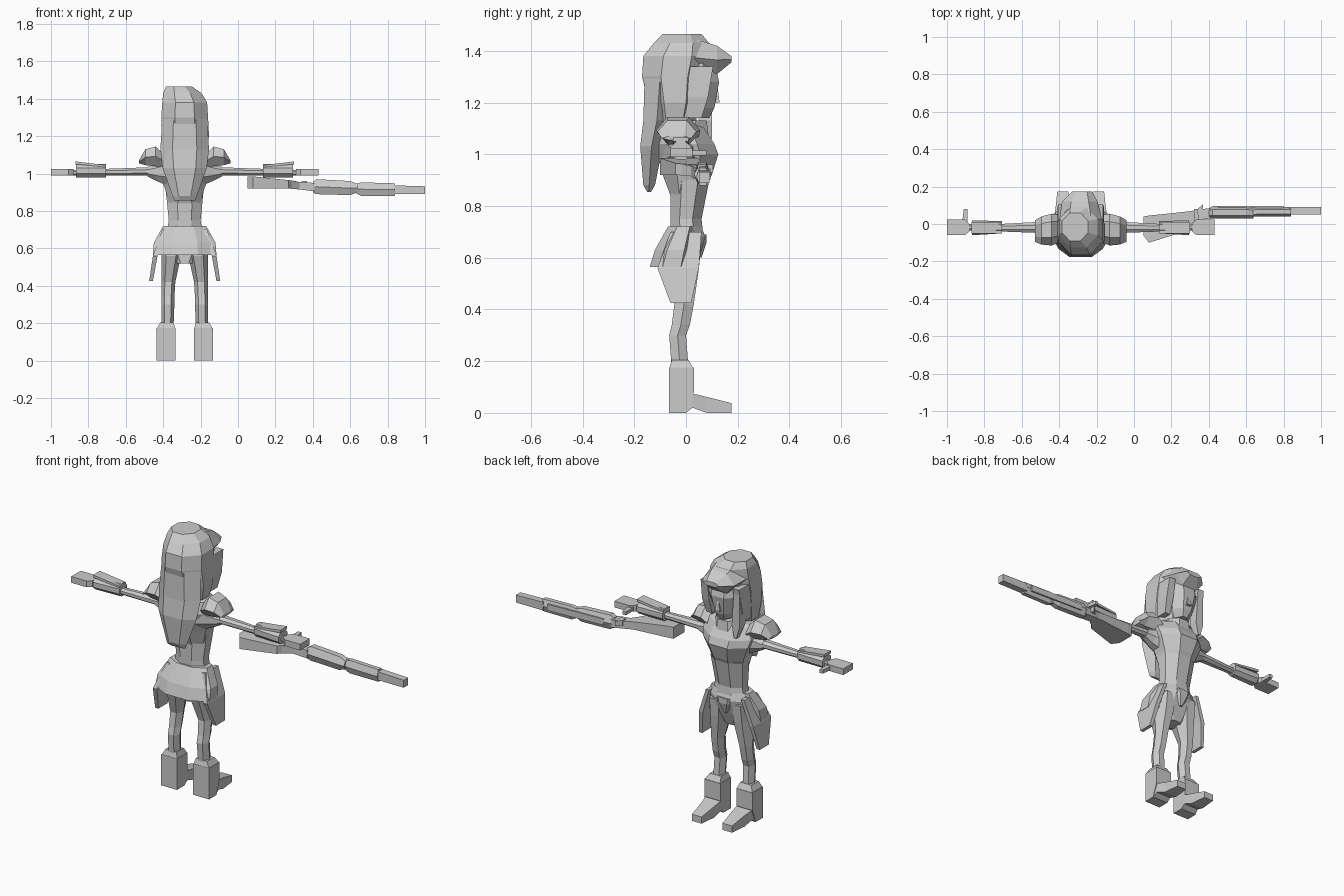
import bpy, bmesh
from math import cos, sin, pi

if "Cube" in bpy.data.objects:
    bpy.data.objects.remove(bpy.data.objects["Cube"])

shade = 0.6
grey = bpy.data.materials.new("plain grey")
grey.use_nodes = True
grey.diffuse_color = (shade, shade, shade, 1)
grey.node_tree.nodes["Principled BSDF"].inputs["Base Color"].default_value = grey.diffuse_color

BODY_X = -0.285
SINGLE = {"": 1}
PAIR = {"left_": 1, "right_": -1}


def polygon(sides):
    """Regular outline stretched to fill a square from -1 to 1."""
    shift = pi / sides if sides % 4 == 0 else 0
    angles = [shift + 2 * pi * i / sides for i in range(sides)]
    wide = max(cos(a) for a in angles)
    tall = max(sin(a) for a in angles)
    return [(cos(a) / wide, sin(a) / tall) for a in angles]


def loft(name, sides, steps, bounds, place, copies, centre):
    """Skin rings placed at each step; every bound is one value or one per step."""
    count = len(steps)
    bounds = [b if isinstance(b, tuple) else (b,) * count for b in bounds]
    for prefix, mirror in copies.items():
        bm = bmesh.new()
        rings = []
        for step, left, right, low, high in zip(steps, *bounds):
            ring = []
            for a, b in polygon(sides):
                u = (left + right + a * (right - left)) / 2
                v = (low + high + b * (high - low)) / 2
                x, y, z = place(step, u, v)
                ring.append(bm.verts.new((x * mirror, y, z)))
            rings.append(ring)
        for lower, upper in zip(rings, rings[1:]):
            for i in range(sides):
                bm.faces.new((lower[i - 1], lower[i], upper[i], upper[i - 1]))
        bm.faces.new(rings[0])
        bm.faces.new(rings[-1])
        bmesh.ops.recalc_face_normals(bm, faces=bm.faces)
        mesh = bpy.data.meshes.new(prefix + name)
        bm.to_mesh(mesh)
        bm.free()
        mesh.materials.append(grey)
        part = bpy.data.objects.new(prefix + name, mesh)
        part.location.x = centre
        bpy.context.collection.objects.link(part)


def column(name, sides, height, half, back, front):
    """Upright central part."""
    inner = tuple(-h for h in half) if isinstance(half, tuple) else -half
    loft(name, sides, height, (inner, half, back, front),
         lambda t, u, v: (u, v, t), SINGLE, BODY_X)


def upright(name, sides, height, inner, outer, back, front, copies=PAIR):
    """Upright part beside the middle."""
    loft(name, sides, height, (inner, outer, back, front),
         lambda t, u, v: (u, v, t), copies, BODY_X)


def sideways(name, sides, reach, back, front, bottom, top, copies=PAIR, centre=BODY_X):
    """Part running outward from the body."""
    loft(name, sides, reach, (back, front, bottom, top),
         lambda t, u, v: (t, u, v), copies, centre)


def forward(name, sides, depth, inner, outer, bottom, top, copies=PAIR):
    """Part running from back to front."""
    loft(name, sides, depth, (inner, outer, bottom, top),
         lambda t, u, v: (u, t, v), copies, BODY_X)


def rifle(name, sides, reach, back, front, bottom, top):
    """Part of the rifle, placed from the frame's centre."""
    sideways("rifle_" + name, sides, reach, back, front, bottom, top, SINGLE, 0)


# Torso
column("waist", 8, height=(.66, .75, .9), half=(.1, .085, .1), back=-.06, front=(.07, .06, .09))
column("chest", 8, height=(.84, .92, 1, 1.04, 1.1, 1.13), half=(.085, .105, .14, .15, .13, .07),
       back=(-.06, -.09, -.11, -.12, -.1, -.06), front=(.06, .1, .125, .11, .07, .04))
column("neck", 6, height=(1.1, 1.2), half=.04, back=-.04, front=.04)
column("collar", 8, height=(1.05, 1.13), half=(.09, .07), back=-.07, front=(.09, .08))

# Hips, skirt and belt
column("pelvis", 8, height=(.52, .6, .68, .72), half=(.05, .12, .11, .1),
       back=-.07, front=(.02, .05, .075, .06))
column("skirt", 8, height=(.565, .63, .72), half=(.17, .165, .115),
       back=(-.14, -.12, -.07), front=(.03, .04, .05))
column("belt_buckle", 6, height=(.6, .66, .69), half=(.01, .05, .06),
       back=.04, front=(.06, .08, .08))
upright("skirt_panel", 4, height=(.425, .56, .7), inner=(.17, .145, .1), outer=(.19, .17, .12),
        back=(-.06, -.11, -.06), front=(.02, .05, .06))

# Head
column("face", 8, height=(1.14, 1.18, 1.28, 1.36), half=(.035, .065, .095, .09),
       back=-.05, front=(.09, .11, .128, .11))
column("nose", 4, height=(1.2, 1.26), half=(.015, .005), back=.09, front=(.13, .122))

# Hair: cap, fringe, long back lock, front strand and face frame
upright("hair_cap", 8, height=(1.12, 1.2, 1.3, 1.38, 1.43, 1.465),
        inner=(-.115, -.125, -.125, -.12, -.115, -.1), outer=(.115, .13, .125, .12, .09, .04),
        back=(-.12, -.145, -.17, -.165, -.125, -.09), front=(.03, .06, .08, .1, .09, .06),
        copies=SINGLE)
forward("hair_fringe", 6, depth=(.02, .12, .175), inner=(-.115, -.1, -.045),
        outer=(.115, .09, .06), bottom=(1.3, 1.31, 1.355), top=(1.45, 1.42, 1.38), copies=SINGLE)
column("hair_back", 6, height=(.855, .88, 1.03, 1.13, 1.3), half=(.055, .065, .118, .13, .12),
       back=(-.15, -.165, -.177, -.165, -.16), front=(-.135, -.12, -.09, -.06, -.04))
upright("hair_strand", 4, height=(1.06, 1.13, 1.34), inner=(-.1, -.12, -.12),
        outer=(-.085, -.07, -.085), back=(.075, .05, .02), front=.1, copies=SINGLE)
upright("hair_side", 4, height=(1.14, 1.22, 1.34), inner=.08, outer=(.115, .125, .12),
        back=-.05, front=(.06, .085, .105))

# Legs and boots
upright("leg", 6, height=(.17, .3, .34, .42, .56, .66), inner=(.06, .055, .055, .05, .02, .01),
        outer=.125, back=(-.055, -.065, -.055, -.045, -.09, -.08),
        front=(.01, 0, .015, .03, .05, .06))
upright("boot", 4, height=(0, .08, .175), inner=.05, outer=.15, back=-.065, front=(0, .03, .03))
upright("boot_cuff", 4, height=(.17, .205), inner=(.05, .06), outer=(.15, .13),
        back=(-.065, -.055), front=(.03, .01))
forward("foot", 4, depth=(0, .025, .08, .175), inner=(.05, .05, .055, .065),
        outer=(.147, .145, .135, .125), bottom=(0, .02, 0, 0), top=(.1, .075, .062, .038))

# Shoulders and arms
sideways("shoulder", 8, reach=(.08, .15, .2), back=(-.09, -.065, -.05), front=(.06, .025, .015),
         bottom=(.93, .96, .985), top=(1.1, 1.06, 1.035))
sideways("shoulder_pad", 6, reach=(.12, .155, .21, .245), back=(-.1, -.115, -.11, -.095),
         front=(.05, .055, .04, .02), bottom=(1.03, 1.04, 1.045, 1.055),
         top=(1.11, 1.145, 1.13, 1.07))
sideways("arm", 8, reach=(.16, .43, .6), back=(-.05, -.04, -.035), front=(.015, 0, 0),
         bottom=.99, top=(1.035, 1.025, 1.02))
sideways("bracer", 8, reach=(.42, .58), back=(-.05, -.06), front=(.015, .02),
         bottom=.98, top=1.05)
sideways("bracer_plate", 4, reach=(.42, .585), back=-.05, front=.01,
         bottom=(1.035, 1.05), top=(1.045, 1.065))
sideways("hand", 4, reach=(.595, .62, .715), back=(-.04, -.06, -.06), front=(0, .025, .025),
         bottom=.99, top=1.025)
forward("thumb", 4, depth=(0, .08), inner=.605, outer=(.635, .625), bottom=.995, top=1.015)

# Rifle lying beside the left hand
rifle("stock", 4, reach=(.05, .08, .27, .31), back=(-.06, -.1, -.04, .02),
      front=(.04, .045, .065, .07), bottom=.92, top=(.985, .985, .965, .96))
rifle("grip", 4, reach=(.27, .33, .41), back=(-.03, .02, .03), front=(.06, .075, .085),
      bottom=(.92, .915, .905), top=(.965, .955, .95))
rifle("trigger_guard", 4, reach=(.34, .37), back=.05, front=(.08, .105), bottom=.93, top=.96)
rifle("body", 6, reach=(.4, .42, .6, .64), back=.03, front=(.085, .095, .095, .085),
      bottom=(.9, .89, .885, .9), top=(.955, .97, .96, .945))
rifle("fore_end", 6, reach=(.63, .66, .84), back=.04, front=(.085, .09, .09),
      bottom=(.895, .88, .88), top=(.945, .953, .948))
rifle("barrel", 4, reach=(.83, 1), back=.05, front=.09, bottom=.89, top=(.937, .932))
rifle("sight", 4, reach=(.45, .8), back=.085, front=.095, bottom=(.91, .9), top=(.945, .935))
